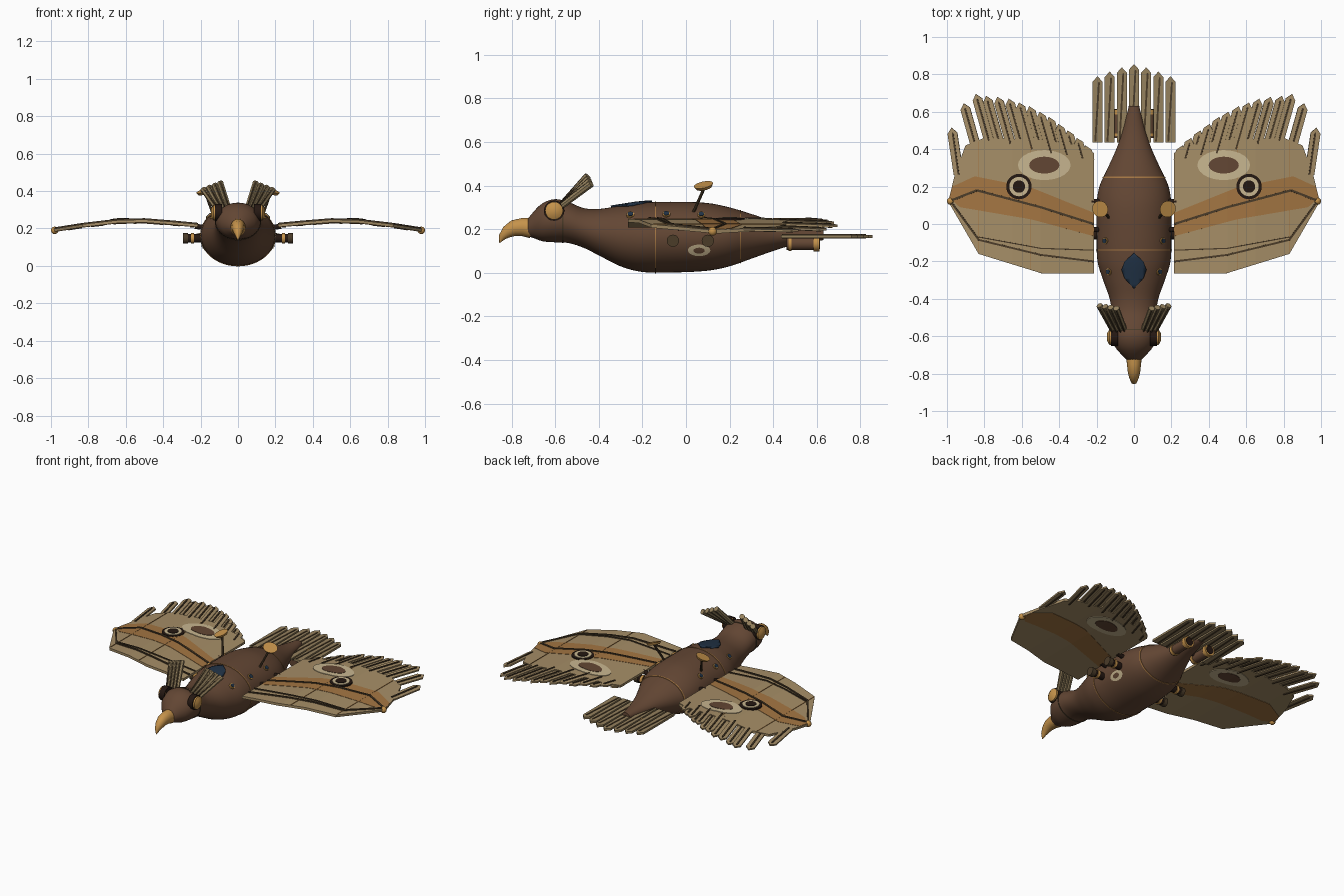
import bpy, bmesh, math
from mathutils import Vector, Matrix

if "Cube" in bpy.data.objects:
    bpy.data.objects.remove(bpy.data.objects["Cube"])

def mat(name, c):
    m = bpy.data.materials.new(name)
    m.diffuse_color = (*c, 1)
    m.use_nodes = True
    m.node_tree.nodes["Principled BSDF"].inputs["Base Color"].default_value = m.diffuse_color
    return m

HULL = mat("hull_brown", (.125, .062, .034))
TAN = mat("wing_tan", (.38, .27, .135))
BAND = mat("band_ochre", (.37, .18, .055))
GOLD = mat("brass", (.56, .29, .07))
PALE = mat("pale_cream", (.58, .47, .28))
DARK = mat("near_black", (.018, .009, .006))
BLUE = mat("window_blue", (.015, .032, .06))
FEATHER = mat("feather_olive", (.30, .22, .11))
SHAFT = mat("shaft_brown", (.07, .045, .022))

def finish(name, bm, m, mirror=False, thick=0, smooth=True):
    me = bpy.data.meshes.new(name)
    bm.to_mesh(me)
    bm.free()
    me.materials.append(m)
    ob = bpy.data.objects.new(name, me)
    bpy.context.collection.objects.link(ob)
    if smooth:
        bpy.context.view_layer.objects.active = ob
        ob.select_set(True)
        bpy.ops.object.shade_smooth_by_angle(angle=math.radians(40))
        ob.select_set(False)
    if thick:
        s = ob.modifiers.new("thickness", 'SOLIDIFY')
        s.thickness, s.offset = thick, 0
    if mirror:
        ob.modifiers.new("mirror", 'MIRROR')
    return ob

def loft(name, rings, m):
    bm = bmesh.new()
    vs = [[bm.verts.new(p) for p in r] for r in rings]
    n = len(vs[0])
    for a, b in zip(vs, vs[1:]):
        for i in range(n):
            bm.faces.new((a[i], a[(i + 1) % n], b[(i + 1) % n], b[i]))
    bm.faces.new(vs[0])
    bm.faces.new(vs[-1])
    bmesh.ops.recalc_face_normals(bm, faces=bm.faces)
    return finish(name, bm, m)

def tubes(name, segs, m, mirror=True, n=20):
    # segs: (start, end, start radius, end radius)
    bm = bmesh.new()
    for a, b, r0, r1 in segs:
        a, b = Vector(a), Vector(b)
        mx = Matrix.Translation((a + b) / 2) @ (b - a).to_track_quat('Z', 'Y').to_matrix().to_4x4()
        bmesh.ops.create_cone(bm, cap_ends=True, segments=n, radius1=r0, radius2=r1,
                              depth=(b - a).length, matrix=mx)
    return finish(name, bm, m, mirror)

def sheet(name, polys, m, thick, zf, xcuts=(), ycuts=(), mirror=True, smooth=False):
    # flat outlines draped over a height function, then thickened
    bm = bmesh.new()
    for p in polys:
        f = bm.faces.new([bm.verts.new((x, y, 0)) for x, y in p])
        f.normal_update()
        if f.normal.z < 0:
            f.normal_flip()
    for cuts, no in ((xcuts, (1, 0, 0)), (ycuts, (0, 1, 0))):
        for c in cuts:
            co = [c * k for k in no]
            bmesh.ops.bisect_plane(bm, geom=bm.verts[:] + bm.edges[:] + bm.faces[:], plane_co=co, plane_no=no)
    for v in bm.verts:
        v.co.z = zf(v.co.x, v.co.y)
    return finish(name, bm, m, mirror, thick, smooth)

def ellipse(cx, cy, rx, ry, n=28):
    return [(cx + rx * math.cos(2 * math.pi * i / n), cy + ry * math.sin(2 * math.pi * i / n)) for i in range(n)]

def plank(b, t, w, point=.03):
    b, t = Vector(b), Vector(t)
    d = (t - b).normalized()
    s = Vector((-d.y, d.x)) * w / 2
    e = t - d * point
    return [tuple(p) for p in (b + s, b - s, e - s, t, e + s)]

def strip(pts, w):
    out = []
    for a, b in zip(pts, pts[1:]):
        a, b = Vector(a), Vector(b)
        s = (b - a).normalized()
        s = Vector((-s.y, s.x)) * w / 2
        out.append([tuple(p) for p in (a + s, a - s, b - s, b + s)])
    return out

# Hull: y, half width, bottom, top
ST = [(-.735, .03, .17, .235), (-.70, .065, .16, .28), (-.66, .10, .145, .318), (-.60, .12, .14, .338),
      (-.54, .12, .137, .325), (-.47, .12, .115, .297), (-.40, .13, .08, .293), (-.30, .165, .03, .308),
      (-.20, .195, .004, .322), (-.05, .20, .002, .326), (.10, .20, .01, .32), (.20, .185, .03, .30),
      (.30, .14, .065, .27), (.40, .095, .10, .237), (.50, .06, .13, .212), (.63, .028, .15, .195)]

def section(y):
    i = max(0, min(len(ST) - 2, sum(s[0] <= y for s in ST) - 1))
    a, b = ST[i], ST[i + 1]
    p, q = ST[max(i - 1, 0)], ST[min(i + 2, len(ST) - 1)]
    h = b[0] - a[0]
    t = (y - a[0]) / h
    res = []
    for k in (1, 2, 3):
        ma, mb = (b[k] - p[k]) / (b[0] - p[0]) * h, (q[k] - a[k]) / (q[0] - a[0]) * h
        res.append((2*t**3 - 3*t*t + 1) * a[k] + (t**3 - 2*t*t + t) * ma + (3*t*t - 2*t**3) * b[k] + (t**3 - t*t) * mb)
    return res

def ring(y, grow=0):
    w, lo, hi = section(y)
    return [(math.cos(a) * (w + grow), y, (lo + hi) / 2 + math.sin(a) * ((hi - lo) / 2 + grow))
            for a in (2 * math.pi * i / 48 for i in range(48))]

def hull_x(y, z):
    w, lo, hi = section(y)
    return w * math.sqrt(max(0, 1 - ((z - (lo + hi) / 2) / ((hi - lo) / 2)) ** 2))

def hull_top(x, y):
    w, lo, hi = section(y)
    return (lo + hi) / 2 + (hi - lo) / 2 * math.sqrt(max(0, 1 - (x / w) ** 2)) + .004

loft("hull", [ring(-.735 + 1.365 * i / 70) for i in range(71)], HULL)
for i, y in enumerate((-.565, -.14, .25)):
    loft(f"hull_seam_{i}", [ring(y - .003, .003), ring(y + .003, .003)], SHAFT if i == 0 else BAND)
sheet("cockpit_window", [[(0, -.345), (.05, -.29), (.066, -.245), (.05, -.2), (0, -.155), (-.05, -.2), (-.066, -.245), (-.05, -.29)]],
      BLUE, .008, hull_top, [i * .022 for i in range(-2, 3)], [-.32, -.29, -.26, -.23, -.2, -.18], False, True)

# Hooked beak
path = [(-.71, .205, .046), (-.75, .21, .042), (-.79, .205, .037), (-.82, .188, .029), (-.843, .165, .017), (-.855, .138, .002)]
rings = []
for i, (y, z, r) in enumerate(path):
    a, b = path[max(i - 1, 0)], path[min(i + 1, len(path) - 1)]
    t = Vector((0, b[0] - a[0], b[1] - a[1])).normalized()
    u = Vector((0, -t.z, t.y))
    rings.append([Vector((math.cos(k * math.pi / 10) * r * .9, y, z)) + u * math.sin(k * math.pi / 10) * r for k in range(20)])
loft("beak", rings, GOLD)

# Head lamps and ear tufts
tubes("eye_rim", [((.085, -.605, .285), (.122, -.605, .285), .047, .047)], DARK)
tubes("eye_lamp", [((.085, -.605, .285), (.132, -.605, .285), .041, .041), ((.132, -.605, .285), (.144, -.605, .285), .041, .02)], GOLD)
tubes("ear_tuft", [((.05 + .022 * i, -.565, .31), (.095 + .03 * i, -.45 + .005 * i, .445 - .012 * i), .014, .017) for i in range(4)], FEATHER, n=8)
tubes("ear_shaft", [((.05 + .022 * i, -.578, .32), (.095 + .03 * i, -.463 + .005 * i, .45 - .012 * i), .004, .004) for i in range(4)], SHAFT, n=6)

# Wing panels draped over a gentle arch
KN = [(.19, .213), (.35, .228), (.5, .24), (.65, .236), (.83, .215), (1.02, .185)]
XC = [k[0] for k in KN]

def arch(lift=0):
    def f(x, y):
        for (x0, z0), (x1, z1) in zip(KN, KN[1:]):
            if x <= x1 + 1e-6:
                break
        return z0 + (z1 - z0) * (x - x0) / (x1 - x0) + lift
    return f

sheet("wing_panel", [[(.215, -.265), (.49, -.265), (.83, -.16), (.992, .12), (.955, .27), (.90, .42), (.80, .46), (.5, .45), (.3, .42), (.215, .38)]],
      TAN, .016, arch(), XC)
sheet("wing_band", [[(.216, -.065), (.55, .025), (.93, .09), (.985, .14), (.97, .2), (.85, .255), (.55, .195), (.216, .06)]],
      BAND, .020, arch(), XC)
sheet("wing_spot", [ellipse(.48, .315, .14, .08)], PALE, .023, arch(), XC)
sheet("wing_spot_core", [ellipse(.48, .315, .08, .045)], HULL, .027, arch(), XC)
spars = strip([(.216, 0), (.5, .09), (.84, .18), (.98, .125)], .012) + \
    strip([(.98, .12), (.83, -.085), (.5, -.165), (.216, -.2)], .010) + strip([(.83, -.07), (.5, -.13), (.216, -.14)], .006)
sheet("wing_spars", spars, SHAFT, .008, arch(.011), XC)
sheet("wing_ribs", strip([(.555, -.24), (.555, .43)], .004) + strip([(.83, -.15), (.83, .44)], .004), BAND, .004, arch(.009), XC)

# Trailing feathers
TIPS = [(.975, .515), (.91, .645), (.845, .695), (.79, .685), (.73, .68), (.67, .67), (.615, .65), (.56, .63),
        (.505, .60), (.455, .572), (.405, .535), (.355, .50), (.305, .46), (.26, .42)]
for k in (0, 1):
    quills, shafts = [], []
    for i, (x, y) in enumerate(TIPS):
        if i % 2 == k:
            dy = .25 if i < 8 else .25 - .028 * (i - 7)
            b = (max(x - dy * (.15 if i == 0 else .28), .225), y - dy)
            quills.append(plank(b, (x, y), .052))
            shafts.append(plank(b, (x - .006, y - .025), .009, .005))
    sheet(f"wing_feathers_{k}", quills, TAN, .010, arch(.003 - .006 * k), XC)
    sheet(f"wing_feather_shafts_{k}", shafts, SHAFT, .020, arch(.003 - .006 * k), XC)

# Ringed eye disc and tip knob on each wing
for name, r, z, m in (("disc_rim", .068, .251, DARK), ("disc_ring", .052, .254, PALE), ("disc_pupil", .033, .257, DARK)):
    tubes(name, [((.615, .2, .238), (.615, .2, z), r, r)], m, n=32)
bm = bmesh.new()
bmesh.ops.create_uvsphere(bm, u_segments=16, v_segments=10, radius=.02, matrix=Matrix.Translation((.98, .122, .19)))
finish("wing_tip_knob", bm, GOLD, True)
tubes("wing_hinge", [((.18, y, .205), (.23, y, .212), .014, .014) for y in (-.03, .12)], DARK)

# Tail fan
tail = [(.065 * i, (.855, .838, .815, .79)[abs(i)]) for i in range(-3, 4)]
sheet("tail_feathers", [plank((x, .435), (x, y), .054) for x, y in tail], FEATHER, .014, lambda x, y: .167, mirror=False)
sheet("tail_shafts", [plank((x - .012, .44), (x + .008, y - .03), .010, .005) for x, y in tail], SHAFT, .020, lambda x, y: .167, mirror=False)

# Exhausts beneath the tail
tubes("exhaust", [((.08, .46, .135), (.08, .60, .135), .031, .031)], HULL)
tubes("exhaust_rim", [((.08, .585, .135), (.08, .612, .135), .037, .037), ((.08, .47, .135), (.08, .485, .135), .035, .035)], GOLD)
tubes("exhaust_bore", [((.08, .60, .135), (.08, .615, .135), .026, .026)], DARK)
tubes("exhaust_strut", [((.03, .48, .16), (.08, .50, .14), .016, .016)], DARK)

# Portholes, side guns and flank emblem
def out(y, z, d):
    w, lo, hi = section(y)
    x = hull_x(y, z)
    n = Vector((x / w ** 2, 0, (z - (lo + hi) / 2) / ((hi - lo) / 2) ** 2)).normalized()
    return Vector((x, y, z)) + n * d

ports = [(-.255, .265), (-.09, .268), (.07, .265)]
tubes("porthole_rim", [(out(y, z, -.01), out(y, z, .006), .018, .018) for y, z in ports], GOLD)
tubes("porthole_glass", [(out(y, z, -.01), out(y, z, .009), .013, .013) for y, z in ports], BLUE)
guns = (-.06, .10)
tubes("gun_barrel", [((.17, y, .147), (.29, y, .147), .023, .023) for y in guns], DARK)
tubes("gun_collar", [((.235, y, .147), (.25, y, .147), .028, .028) for y in guns], GOLD)
tubes("gun_muzzle", [((.268, y, .147), (.295, y, .147), .028, .028) for y in guns], SHAFT)
for name, s, d, m in (("emblem", 1, .004, PALE), ("emblem_core", .5, .007, HULL)):
    bm = bmesh.new()
    c = bm.verts.new(out(.06, .105, d + .001))
    vs = [bm.verts.new(out(y, z, d)) for y, z in ellipse(.06, .105, .052 * s, .026 * s, 16)]
    for i in range(16):
        bm.faces.new((c, vs[i], vs[(i + 1) % 16]))
    finish(name, bm, m, True)

# Dish paddles on the back
tubes("dish_stalk", [((.135, .035, .28), (.175, .085, .392), .007, .007)], SHAFT, n=8)
tubes("dish", [((.176, .083, .390), (.181, .080, .404), .036, .045)], GOLD)
